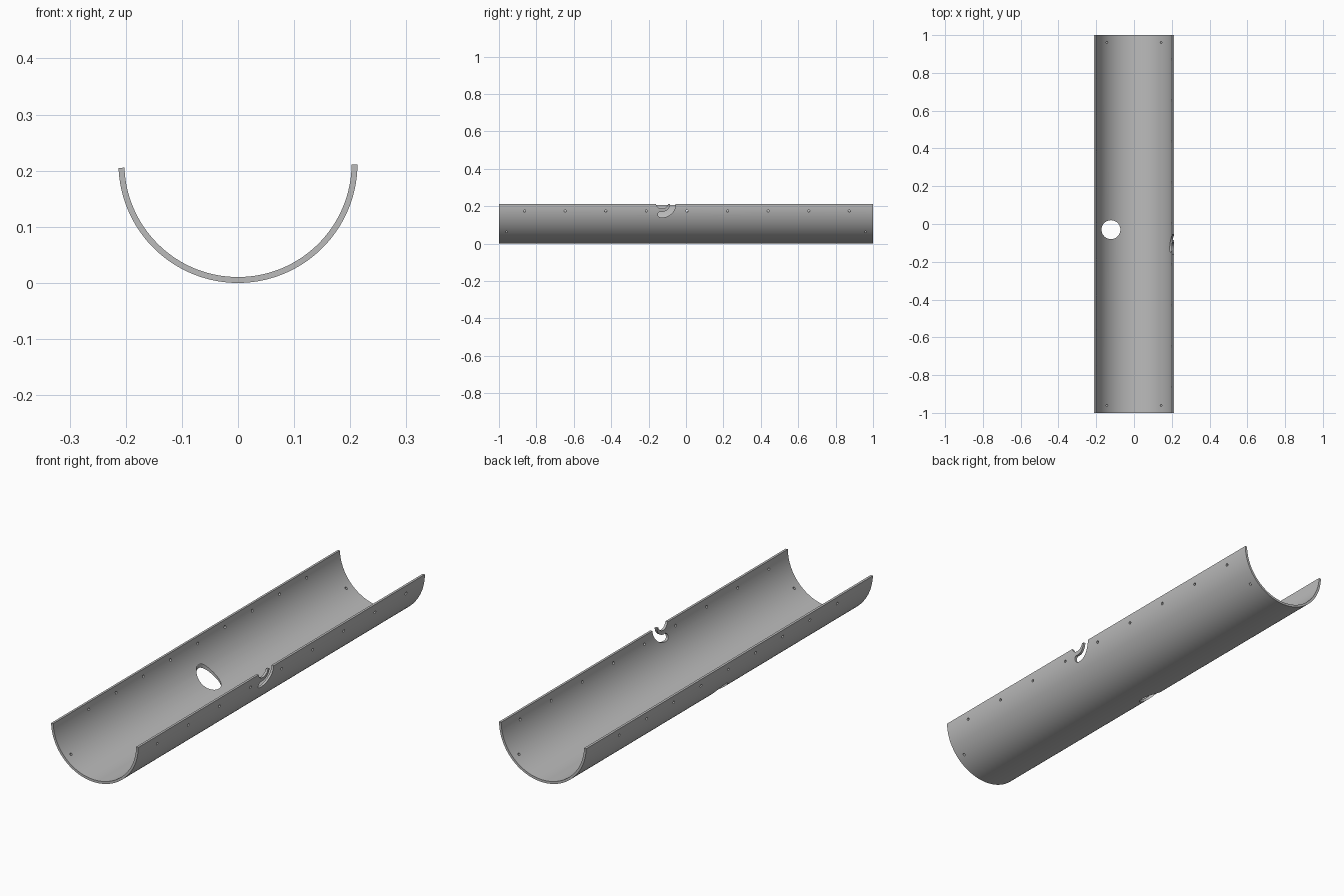
import bpy, bmesh
from math import sin, cos, pi, radians
from mathutils import Matrix, Vector

cube = bpy.data.objects.get("Cube")
if cube:
    bpy.data.objects.remove(cube, do_unlink=True)

R, WALL, HALF = 0.213, 0.0105, 1.0      # outer radius, thickness, half length
AXIS_Z = R                              # height of the trough's axis

metal = bpy.data.materials.new("grey_metal")
metal.use_nodes = True
GREY = (0.5, 0.5, 0.5, 1)
metal.diffuse_color = GREY
metal.node_tree.nodes["Principled BSDF"].inputs["Base Color"].default_value = GREY


def arc(cx, cz, r, a0, a1, n):
    angles = [a0 + (a1 - a0) * i / n for i in range(n + 1)]
    return [(cx + r * cos(a), cz + r * sin(a)) for a in angles]


def prism(bm, points, direction):
    """Extrude a closed outline of 3D points along a direction."""
    face = bm.faces.new([bm.verts.new(p) for p in points])
    out = bmesh.ops.extrude_face_region(bm, geom=[face])
    verts = [v for v in out["geom"] if isinstance(v, bmesh.types.BMVert)]
    bmesh.ops.translate(bm, verts=verts, vec=direction)


def finish(bm, name):
    bmesh.ops.recalc_face_normals(bm, faces=bm.faces[:])
    mesh = bpy.data.meshes.new(name)
    bm.to_mesh(mesh)
    bm.free()
    mesh.materials.append(metal)
    obj = bpy.data.objects.new(name, mesh)
    bpy.context.collection.objects.link(obj)
    return obj


# Half-pipe shell: one rim slightly lower than the other
left_end, right_end = pi + 0.0376, 2 * pi - 0.01
outline = (arc(0, AXIS_Z, R, left_end, right_end, 96)
           + arc(0, AXIS_Z, R - WALL, right_end, left_end, 96))
bm = bmesh.new()
prism(bm, [(x, -HALF, z) for x, z in outline], (0, 2 * HALF, 0))
shell = finish(bm, "trough_shell")

# All openings gathered in one cutter
bm = bmesh.new()


def bore(angle, y, r=0.006):
    """Radial screw hole through the wall."""
    d = Vector((cos(angle), 0, sin(angle)))
    place = Matrix.Translation(Vector((0, y, AXIS_Z)) + d * (R - WALL / 2))
    bmesh.ops.create_cone(bm, cap_ends=True, segments=16, radius1=r, radius2=r,
                          depth=0.05, matrix=place @ d.to_track_quat('Z', 'Y').to_matrix().to_4x4())


# Screw holes along both rims
for i in range(9):
    bore(radians(-10.5), -0.863 + 0.217 * i)
    bore(radians(190.5), -0.756 + 0.19 * i)

# Screw holes near the two ends
for y in (-0.96, 0.96):
    for angle in (radians(-45), radians(225)):
        bore(angle, y)

# Round drain opening, cut straight down
bmesh.ops.create_cone(bm, cap_ends=True, segments=48, radius1=0.05, radius2=0.05,
                      depth=0.3, matrix=Matrix.Translation((-0.122, -0.03, 0.1)))

# Curved latch slot with a rounded blind end, open at the rim
cy, cz, inner, outer = -0.128, 0.213, 0.043, 0.073
stop = radians(-98)
mid, half = (inner + outer) / 2, (outer - inner) / 2
slot = ([(cy + inner, cz + 0.03), (cy + outer, cz + 0.03)]
        + arc(cy, cz, outer, 0, stop, 24)
        + arc(cy + mid * cos(stop), cz + mid * sin(stop), half, stop, stop - pi, 12)[1:-1]
        + arc(cy, cz, inner, stop, 0, 24))
# Shallow round notch beside it, leaving a thin tongue
notch = arc(cy, 0.221, 0.0345, 0, 2 * pi, 32)[:-1]
for shape in (slot, notch):
    prism(bm, [(0.12, y, z) for y, z in shape], (0.15, 0, 0))

cutter = finish(bm, "opening_cutter")
cutter.hide_render = True

cut = shell.modifiers.new("openings", 'BOOLEAN')
cut.operation, cut.solver, cut.object = 'DIFFERENCE', 'EXACT', cutter
bpy.ops.object.select_all(action='DESELECT')
shell.select_set(True)
bpy.context.view_layer.objects.active = shell
bpy.ops.object.modifier_apply(modifier=cut.name)
bpy.data.objects.remove(cutter, do_unlink=True)
bpy.ops.object.shade_smooth_by_angle(angle=radians(30))
